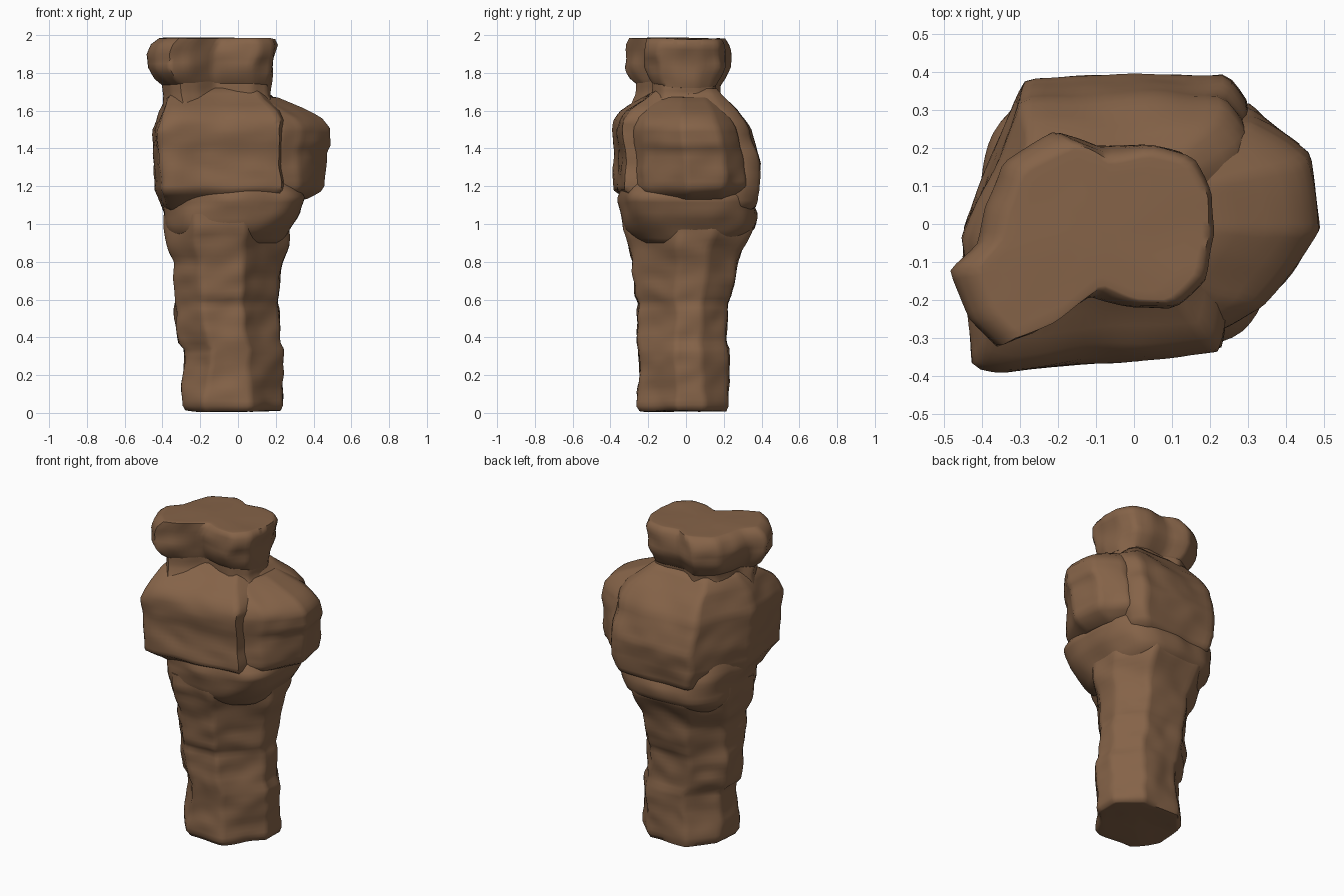
import bpy, bmesh, math
from mathutils import Vector, noise

if "Cube" in bpy.data.objects:
    bpy.data.objects.remove(bpy.data.objects["Cube"], do_unlink=True)

stone = bpy.data.materials.new("brown stone")
stone.use_nodes = True
COLOUR = (0.235, 0.125, 0.065, 1)
stone.diffuse_color = COLOUR
stone.node_tree.nodes["Principled BSDF"].inputs["Base Color"].default_value = COLOUR
SIDES = 80


def resample(points, count):
    """Spread points evenly along a closed outline, scaled to a unit box."""
    pts = [Vector(p) for p in points]
    lo = Vector((min(p.x for p in pts), min(p.y for p in pts)))
    hi = Vector((max(p.x for p in pts), max(p.y for p in pts)))
    pts = [Vector(((p.x - lo.x) / (hi.x - lo.x), (p.y - lo.y) / (hi.y - lo.y))) for p in pts]
    edges = list(zip(pts, pts[1:] + pts[:1]))
    step = sum((b - a).length for a, b in edges) / count
    out, travelled = [], 0.0
    for a, b in edges:
        length = (b - a).length
        while len(out) < count and len(out) * step <= travelled + length:
            out.append(a.lerp(b, (len(out) * step - travelled) / length))
        travelled += length
    return out


def superellipse(power):
    def axis(v):
        return math.copysign(abs(v) ** (2 / power), v)
    angles = [i * math.tau / SIDES for i in range(SIDES)]
    return [(axis(math.cos(a)), axis(math.sin(a))) for a in angles]


def loft(name, outline, rows, rough=0.02, spacing=0.025):
    """Stack an outline through rows of (z, left, right, front, back) and weather it."""
    unit = resample(outline, SIDES)
    levels = []
    for a, b in zip(rows, rows[1:]):
        n = max(1, round(abs(b[0] - a[0]) / spacing))
        levels += [[u + (v - u) * k / n for u, v in zip(a, b)] for k in range(n)]
    levels.append(list(rows[-1]))

    def shrunk(row, f):
        z, l, r, fr, bk = row
        cx, cy = (l + r) / 2, (fr + bk) / 2
        return [z, cx + (l - cx) * f, cx + (r - cx) * f, cy + (fr - cy) * f, cy + (bk - cy) * f]

    inner = (0.2, 0.5, 0.8, 0.95)
    levels = [shrunk(levels[0], f) for f in inner] + levels + \
             [shrunk(levels[-1], f) for f in reversed(inner)]
    bm = bmesh.new()
    rings = [[bm.verts.new((l + p.x * (r - l), f + p.y * (b - f), z)) for p in unit]
             for z, l, r, f, b in levels]
    for low, high in zip(rings, rings[1:]):
        for i in range(SIDES):
            j = (i + 1) % SIDES
            bm.faces.new((low[i], low[j], high[j], high[i]))
    bm.faces.new(reversed(rings[0]))
    bm.faces.new(rings[-1])
    bmesh.ops.smooth_vert(bm, verts=bm.verts, factor=0.25,
                          use_axis_x=True, use_axis_y=True, use_axis_z=True)
    # Weathering: broad dents, then finer level strata
    for v in bm.verts:
        broad = noise.noise_vector(v.co * 4)
        fine = noise.noise_vector(Vector((v.co.x * 7, v.co.y * 7, v.co.z * 12)))
        push = broad * rough + fine * rough * 0.6
        v.co += Vector((push.x, push.y, push.z * 0.3))
        v.co.z = min(max(v.co.z, 0.0), 2.0)
    bmesh.ops.recalc_face_normals(bm, faces=bm.faces)
    mesh = bpy.data.meshes.new(name)
    bm.to_mesh(mesh)
    bm.free()
    mesh.materials.append(stone)
    obj = bpy.data.objects.new(name, mesh)
    bpy.context.collection.objects.link(obj)
    bpy.ops.object.select_all(action="DESELECT")
    obj.select_set(True)
    bpy.context.view_layer.objects.active = obj
    bpy.ops.object.shade_smooth_by_angle(angle=math.radians(60))


# Lower shaft with bevelled corners, widening in worn steps
shaft = [(0.24, -0.05), (0.24, 0.08), (0.12, 0.22), (-0.14, 0.22),
         (-0.29, 0.06), (-0.29, -0.11), (-0.16, -0.25), (0.06, -0.25)]
loft("shaft", shaft, [
    (0.01, -0.28, 0.22, -0.23, 0.22), (0.04, -0.30, 0.24, -0.25, 0.23),
    (0.34, -0.28, 0.24, -0.25, 0.22), (0.37, -0.31, 0.23, -0.25, 0.21),
    (0.58, -0.33, 0.21, -0.25, 0.22), (0.62, -0.33, 0.22, -0.27, 0.24),
    (0.80, -0.34, 0.23, -0.28, 0.27), (0.86, -0.37, 0.25, -0.29, 0.29),
    (0.97, -0.39, 0.27, -0.33, 0.35), (1.05, -0.39, 0.28, -0.33, 0.35)])

# Flared stone under the main block
loft("flare", superellipse(3), [
    (0.90, -0.33, 0.21, -0.24, 0.27), (0.97, -0.38, 0.27, -0.32, 0.36),
    (1.00, -0.39, 0.29, -0.33, 0.37), (1.06, -0.39, 0.33, -0.34, 0.37),
    (1.14, -0.41, 0.36, -0.35, 0.35), (1.22, -0.38, 0.30, -0.33, 0.33)])

# Angular main block, hanging lower at the back
body = [(0.21, -0.33), (0.28, 0), (0.29, 0.30), (0.23, 0.39), (-0.30, 0.38),
        (-0.38, 0.16), (-0.45, -0.01), (-0.43, -0.37), (-0.36, -0.39)]
loft("body_block", body, [
    (1.05, -0.33, 0.20, -0.20, 0.30), (1.09, -0.40, 0.27, -0.26, 0.37),
    (1.15, -0.42, 0.29, -0.35, 0.38), (1.18, -0.44, 0.30, -0.395, 0.39),
    (1.32, -0.44, 0.30, -0.385, 0.395), (1.50, -0.45, 0.30, -0.395, 0.34),
    (1.55, -0.43, 0.30, -0.38, 0.31), (1.60, -0.41, 0.27, -0.34, 0.27),
    (1.66, -0.39, 0.20, -0.25, 0.21), (1.72, -0.34, 0.14, -0.17, 0.16)], 0.015)

# Shoulder boulder on the left side, blending into the front of the block
shoulder = [(0.49, 0), (0.46, 0.20), (0.30, 0.30), (0, 0.30),
            (0, -0.30), (0.22, -0.28), (0.33, -0.23), (0.42, -0.11)]
loft("shoulder_boulder", shoulder, [
    (1.13, 0.02, 0.37, -0.22, 0.25), (1.17, 0.02, 0.45, -0.28, 0.29),
    (1.20, 0.02, 0.47, -0.29, 0.31), (1.38, 0.02, 0.47, -0.30, 0.29),
    (1.42, 0.02, 0.495, -0.30, 0.28), (1.51, 0.02, 0.495, -0.29, 0.26),
    (1.56, 0.00, 0.45, -0.28, 0.24), (1.61, -0.02, 0.34, -0.24, 0.21),
    (1.67, -0.04, 0.21, -0.18, 0.16)], 0.018)

# Neck and overhanging cap share one outline with a lobe at the front right
cap = [(0.22, -0.02), (0.21, 0.10), (0.16, 0.19), (0.05, 0.22), (-0.08, 0.20),
       (-0.21, 0.245), (-0.35, 0.17), (-0.40, 0.05), (-0.42, -0.04), (-0.49, -0.11),
       (-0.43, -0.25), (-0.36, -0.32), (-0.25, -0.27), (-0.12, -0.17),
       (0, -0.20), (0.10, -0.21), (0.20, -0.13)]
loft("neck", cap, [
    (1.55, -0.40, 0.28, -0.35, 0.28), (1.62, -0.40, 0.22, -0.29, 0.22),
    (1.68, -0.40, 0.17, -0.27, 0.18), (1.75, -0.41, 0.17, -0.27, 0.18),
    (1.82, -0.40, 0.17, -0.26, 0.18)], 0.015)
loft("cap", cap, [
    (1.72, -0.39, 0.17, -0.25, 0.17), (1.77, -0.45, 0.18, -0.30, 0.20),
    (1.83, -0.48, 0.19, -0.33, 0.235), (1.90, -0.495, 0.21, -0.33, 0.235),
    (1.95, -0.47, 0.22, -0.32, 0.23), (1.985, -0.42, 0.20, -0.30, 0.21)], 0.02)
